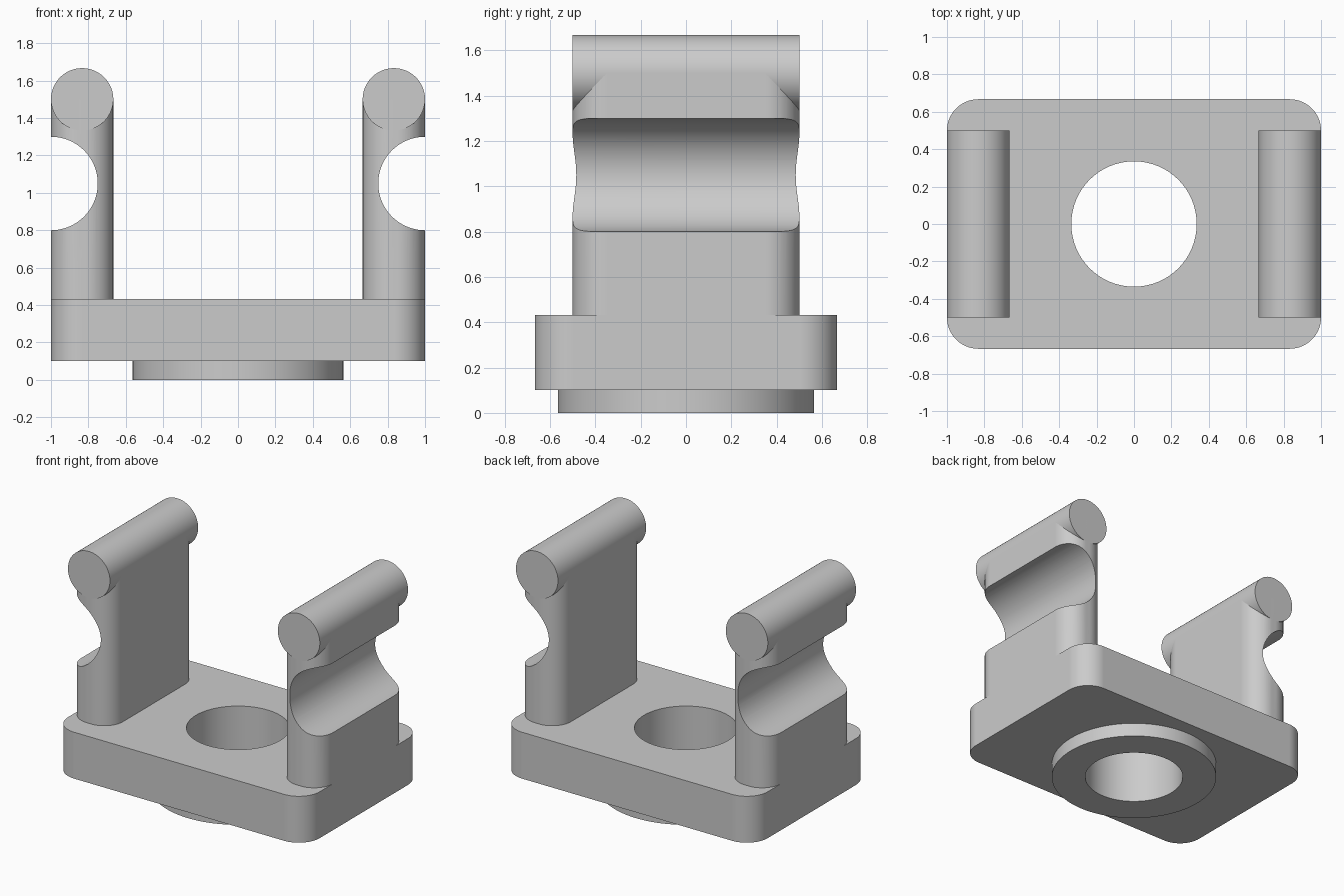
import bpy, bmesh, math
from mathutils import Matrix

cube = bpy.data.objects.get("Cube")
if cube:
    bpy.data.objects.remove(cube, do_unlink=True)

grey = bpy.data.materials.new("plain grey")
grey.use_nodes = True
colour = (0.6, 0.6, 0.6, 1)
grey.diffuse_color = colour
grey.node_tree.nodes["Principled BSDF"].inputs["Base Color"].default_value = colour


def circle(radius, steps=96):
    return [(radius * math.cos(math.tau * i / steps), radius * math.sin(math.tau * i / steps))
            for i in range(steps)]


def rounded_rect(half_x, half_y, radius, steps=16):
    points = []
    for quarter, (sx, sy) in enumerate([(1, 1), (-1, 1), (-1, -1), (1, -1)]):
        for i in range(steps + 1):
            a = (quarter + i / steps) * math.pi / 2
            points.append((sx * (half_x - radius) + radius * math.cos(a),
                           sy * (half_y - radius) + radius * math.sin(a)))
    return points


def prism(name, profile, low, high, x=0.0, z=0.0, along_y=False):
    """Extrude a closed profile along z, or along y when along_y is set."""
    bm = bmesh.new()
    face = bm.faces.new([bm.verts.new((px, py, low)) for px, py in profile])
    side = bmesh.ops.extrude_face_region(bm, geom=[face])
    bmesh.ops.translate(bm, vec=(0, 0, high - low),
                        verts=[v for v in side["geom"] if isinstance(v, bmesh.types.BMVert)])
    if along_y:
        bm.transform(Matrix.Rotation(math.pi / 2, 4, "X"))
    bm.transform(Matrix.Translation((x, 0, z)))
    bmesh.ops.recalc_face_normals(bm, faces=bm.faces)
    mesh = bpy.data.meshes.new(name)
    bm.to_mesh(mesh)
    bm.free()
    mesh.materials.append(grey)
    obj = bpy.data.objects.new(name, mesh)
    bpy.context.collection.objects.link(obj)
    return obj


def select(obj):
    bpy.ops.object.select_all(action="DESELECT")
    obj.select_set(True)
    bpy.context.view_layer.objects.active = obj


def cut(obj, cutter):
    mod = obj.modifiers.new("cut", "BOOLEAN")
    mod.operation = "DIFFERENCE"
    mod.solver = "EXACT"
    mod.object = cutter
    select(obj)
    bpy.ops.object.modifier_apply(modifier=mod.name)


def finish(obj):
    select(obj)
    bpy.ops.object.shade_smooth_by_angle(angle=math.radians(30))
    mod = obj.modifiers.new("even normals", "WEIGHTED_NORMAL")
    mod.keep_sharp = True


# Base plate and the collar under it, with one bore through both
plate = prism("base_plate", rounded_rect(1, 0.667, 0.167), 0.1, 0.433)
collar = prism("bottom_collar", circle(0.565), 0, 0.1)
bore = prism("bore_cutter", circle(0.335), -0.2, 0.7)
for part in (plate, collar):
    cut(part, bore)
    finish(part)
bpy.data.objects.remove(bore, do_unlink=True)

# Upright arms with a scooped outer side and a round bar on top
for side, sign in (("left", 1), ("right", -1)):
    arm = prism(side + "_arm", rounded_rect(0.1667, 0.5, 0.15), 0.433, 1.5, x=sign * 0.8333)
    scoop = prism("scoop_cutter", circle(0.25), -0.7, 0.7, x=sign, z=1.05, along_y=True)
    cut(arm, scoop)
    bpy.data.objects.remove(scoop, do_unlink=True)
    bar = prism(side + "_top_bar", circle(0.1667), -0.5, 0.5,
                x=sign * 0.8333, z=1.5, along_y=True)
    finish(arm)
    finish(bar)
